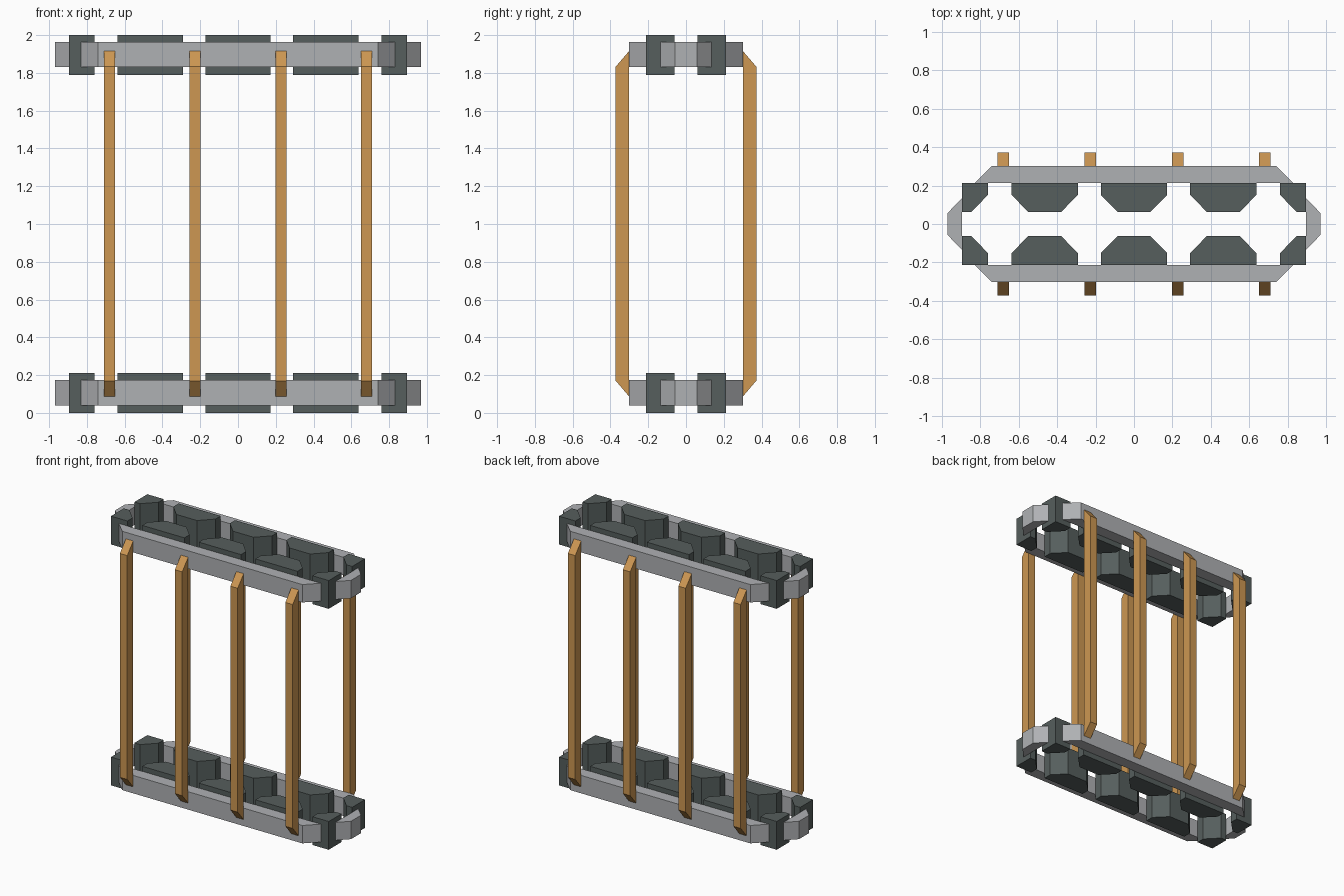
import bpy, bmesh

if "Cube" in bpy.data.objects:
    bpy.data.objects.remove(bpy.data.objects["Cube"])


def material(name, rgb):
    m = bpy.data.materials.new(name)
    m.diffuse_color = (*rgb, 1)
    m.use_nodes = True
    m.node_tree.nodes["Principled BSDF"].inputs["Base Color"].default_value = m.diffuse_color
    return m


DARK = material("dark grey", (0.092, 0.112, 0.109))
GREY = material("light grey", (0.43, 0.44, 0.455))
TAN = material("orange wood", (0.61, 0.31, 0.085))


def prism(name, pts, lo, hi, mat, axis="z"):
    """Extrude a 2D outline: (x, y) along z, or (y, z) along x."""
    place = (lambda p, h: (p[0], p[1], h)) if axis == "z" else (lambda p, h: (h, p[0], p[1]))
    bm = bmesh.new()
    low = [bm.verts.new(place(p, lo)) for p in pts]
    high = [bm.verts.new(place(p, hi)) for p in pts]
    bm.faces.new(low)
    bm.faces.new(high)
    n = len(pts)
    for i in range(n):
        j = (i + 1) % n
        bm.faces.new((low[i], low[j], high[j], high[i]))
    bmesh.ops.recalc_face_normals(bm, faces=bm.faces)
    me = bpy.data.meshes.new(name)
    bm.to_mesh(me)
    bm.free()
    me.materials.append(mat)
    ob = bpy.data.objects.new(name, me)
    bpy.context.collection.objects.link(ob)
    return ob


# lower and upper frames
for level, z in (("lower", 0.0), ("upper", 1.79)):
    block_z = (z, z + 0.21)
    rail_z = (z + 0.04, z + 0.173)
    for s, side in ((-1, "front"), (1, "back")):
        # chamfered blocks along the inside of the rail
        for cx in (-0.465, 0, 0.465):
            prism(f"{level}_{side}_block",
                  [(cx - 0.173, s * 0.213), (cx + 0.173, s * 0.213), (cx + 0.173, s * 0.152),
                   (cx + 0.085, s * 0.062), (cx - 0.085, s * 0.062), (cx - 0.173, s * 0.152)],
                  *block_z, DARK)
        # corner blocks, chamfered on the inner corner
        for e in (-1, 1):
            prism(f"{level}_{side}_corner_block",
                  [(e * 0.76, s * 0.213), (e * 0.895, s * 0.213), (e * 0.895, s * 0.062),
                   (e * 0.848, s * 0.062), (e * 0.76, s * 0.152)], *block_z, DARK)
        # long rail with bevelled ends
        prism(f"{level}_{side}_rail",
              [(-0.83, s * 0.213), (0.83, s * 0.213), (0.74, s * 0.302), (-0.74, s * 0.302)],
              *rail_z, GREY)
    # short rails closing the ends
    for e in (-1, 1):
        prism(f"{level}_end_rail",
              [(e * 0.895, -0.135), (e * 0.895, 0.135), (e * 0.97, 0.058), (e * 0.97, -0.058)],
              *rail_z, GREY)

# upright slats on both faces
for s, side in ((-1, "front"), (1, "back")):
    for cx in (-0.68, -0.228, 0.228, 0.68):
        prism(f"{side}_slat",
              [(s * 0.302, 0.088), (s * 0.372, 0.17), (s * 0.372, 1.833), (s * 0.302, 1.915)],
              cx - 0.03, cx + 0.03, TAN, "x")

# scale so the longest side (height) is exactly 2 is already met: z 0 to 2
